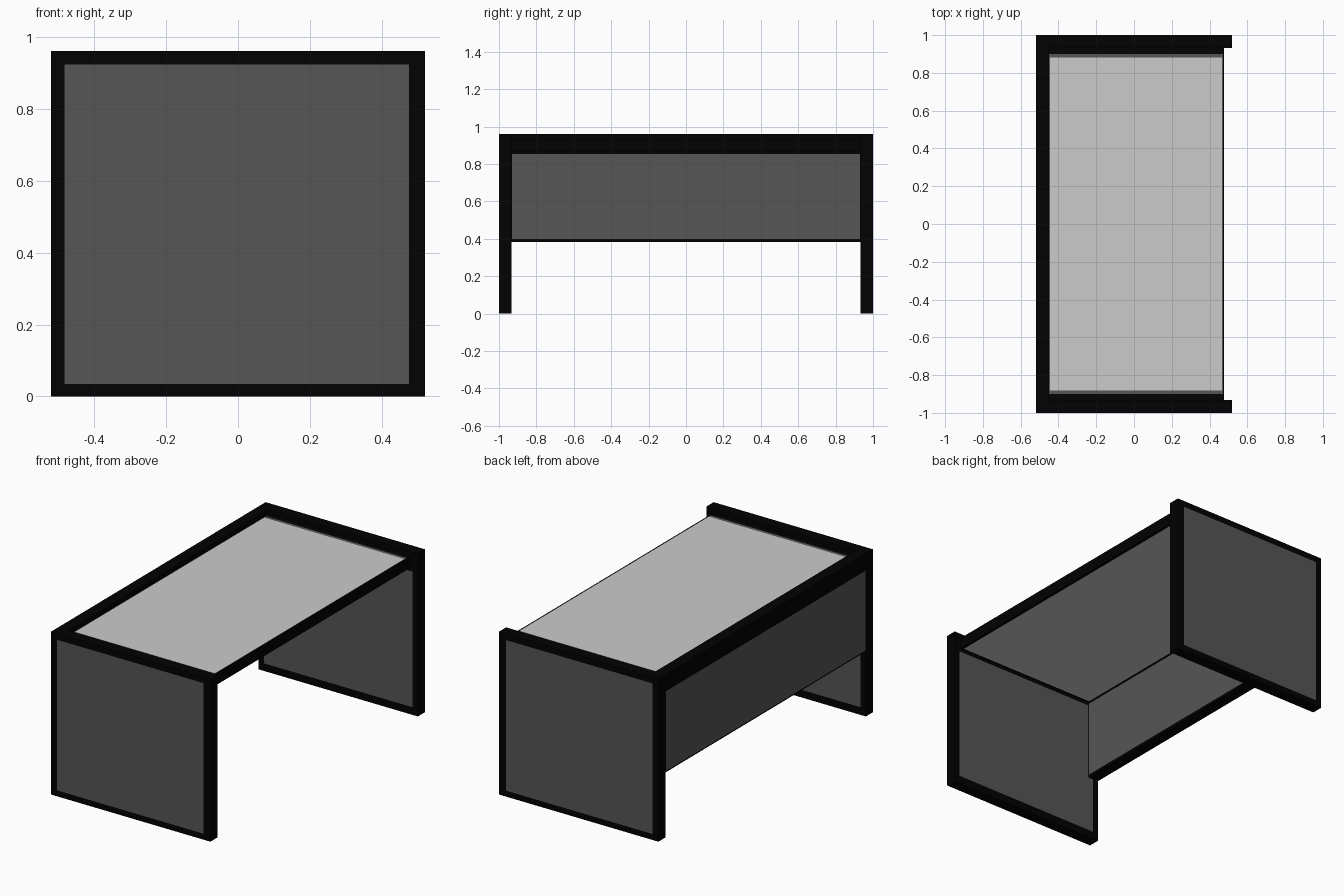
import bpy, bmesh
from mathutils import Vector

if "Cube" in bpy.data.objects:
    bpy.data.objects.remove(bpy.data.objects["Cube"])


def make_mat(name, v):
    m = bpy.data.materials.new(name)
    m.diffuse_color = (v, v, v, 1)
    m.use_nodes = True
    m.node_tree.nodes["Principled BSDF"].inputs["Base Color"].default_value = m.diffuse_color
    return m


MATS = [make_mat("black edge", 0.0005), make_mat("dark grey panel", 0.092), make_mat("light grey top", 0.6)]


def paint_rect(bm, face, axis, rect, mat):
    """Inset a face, fit its inner loop to rect (a0, a1, b0, b1), colour it."""
    a, b = [i for i in range(3) if i != axis]
    bmesh.ops.inset_individual(bm, faces=[face], thickness=0.004, use_even_offset=True)
    c = face.calc_center_median()
    for v in face.verts:
        v.co[a] = rect[0] if v.co[a] < c[a] else rect[1]
        v.co[b] = rect[2] if v.co[b] < c[b] else rect[3]
    face.material_index = mat


def panel(name, lo, hi, paints):
    """Black-edged board; paints = (axis, direction, [(rect, material), ...])."""
    lo, hi = Vector(lo), Vector(hi)
    bm = bmesh.new()
    bmesh.ops.create_cube(bm, size=1)
    for v in bm.verts:
        v.co = Vector([lo[i] if v.co[i] < 0 else hi[i] for i in range(3)])
    bm.normal_update()
    for axis, sign, layers in paints:
        face = max(bm.faces, key=lambda f: f.normal[axis] * sign * 10 + f.calc_area())
        for rect, mat in layers:
            paint_rect(bm, face, axis, rect, mat)
        bm.normal_update()
    me = bpy.data.meshes.new(name)
    bm.to_mesh(me)
    bm.free()
    for m in MATS:
        me.materials.append(m)
    ob = bpy.data.objects.new(name, me)
    bpy.context.collection.objects.link(ob)
    return ob


W, H, T = 0.52, 0.96, 0.067   # half depth, height, board thickness
Y = 1 - T                     # inner side of the end panels
TOP = 0.934                   # desk top sits slightly below the rim

# End panels, grey on both sides
for name, s in (("front_end_panel", -1), ("rear_end_panel", 1)):
    y0, y1 = sorted((s * Y, s * 1.0))
    panel(name, (-W, y0, 0), (W, y1, H), [
        (1, s, [((-0.482, 0.475, 0.035, 0.923), 1)]),
        (1, -s, [((-0.485, 0.485, 0.045, 0.845), 1)]),
    ])

# Desk top, light on both sides with a black rim
panel("desk_top", (-W + T, -Y, TOP - T), (0.476, Y, TOP), [
    (2, 1, [((-0.449, 0.47, -0.9, 0.9), 1), ((-0.445, 0.467, -0.882, 0.882), 2)]),
    (2, -1, [((-0.45, 0.46, -0.925, 0.925), 2)]),
])

# Modesty panel along the left side, rising to the full height
panel("modesty_panel", (-W, -Y, 0.383), (-W + T, Y, H), [
    (0, 1, [((-0.931, 0.931, 0.4, 0.855), 1)]),
    (0, -1, [((-0.931, 0.931, 0.39, 0.86), 1)]),
])
